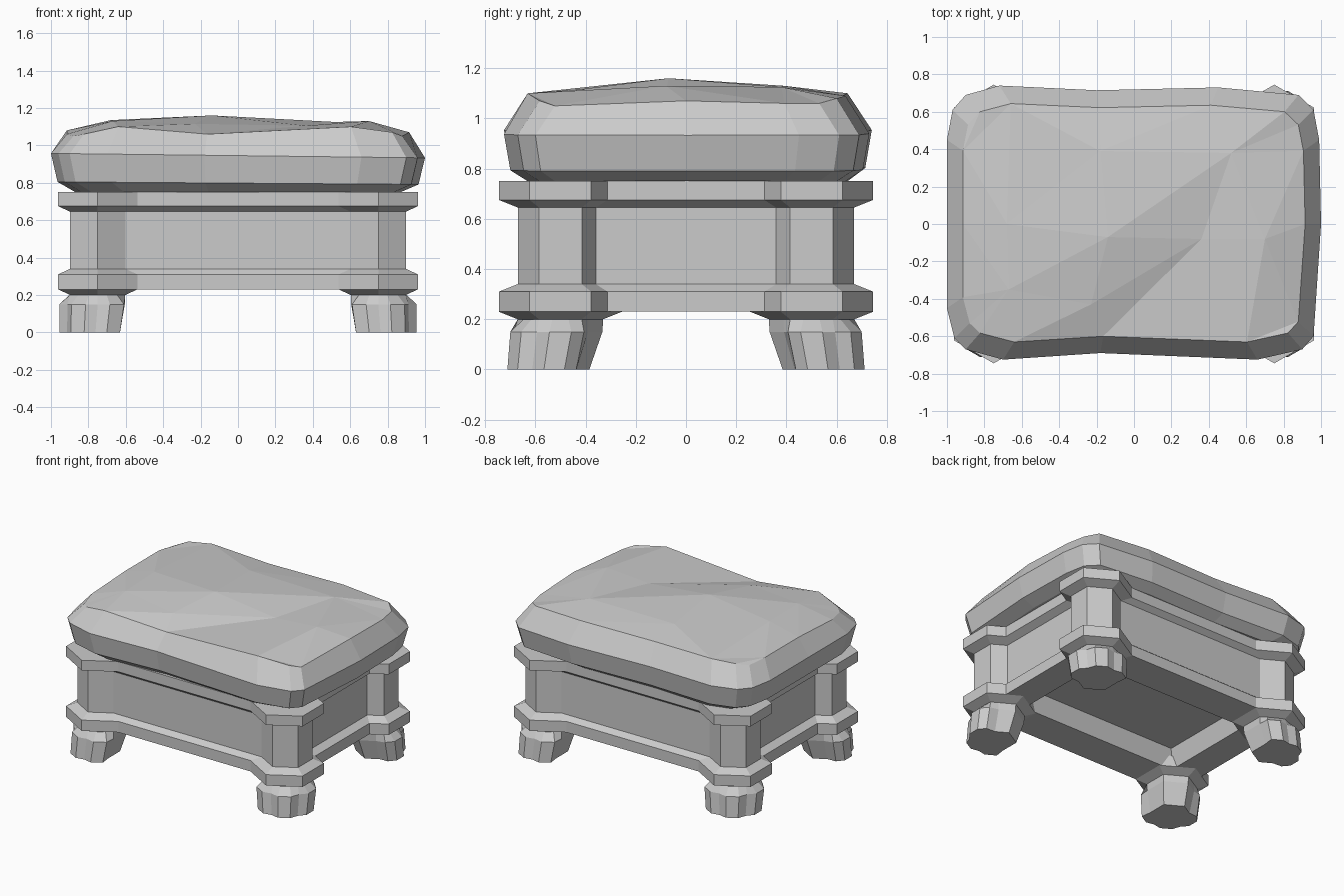
import bpy
import bmesh
from math import cos, sin, radians
from mathutils import Vector
from mathutils.geometry import delaunay_2d_cdt

cube = bpy.data.objects.get("Cube")
if cube:
    bpy.data.objects.remove(cube, do_unlink=True)

GREY = (0.6, 0.6, 0.6, 1)
grey = bpy.data.materials.new("plain grey")
grey.use_nodes = True
grey.diffuse_color = GREY
shader = next(n for n in grey.node_tree.nodes if n.type == 'BSDF_PRINCIPLED')
shader.inputs["Base Color"].default_value = GREY


def finish(name, bm):
    bmesh.ops.recalc_face_normals(bm, faces=bm.faces)
    mesh = bpy.data.meshes.new(name)
    bm.to_mesh(mesh)
    bm.free()
    mesh.materials.append(grey)
    obj = bpy.data.objects.new(name, mesh)
    bpy.context.collection.objects.link(obj)
    return obj


def loft(rings, cap_end=True):
    """Skin a stack of equal-sized rings, capping the ends."""
    bm = bmesh.new()
    loops = [[bm.verts.new(p) for p in ring] for ring in rings]
    count = len(loops[0])
    for low, high in zip(loops, loops[1:]):
        for i in range(count):
            j = (i + 1) % count
            bm.faces.new((low[i], low[j], high[j], high[i]))
    bm.faces.new(loops[0])
    if cap_end:
        bm.faces.new(loops[-1])
    return bm, loops


def rectangle(hx, hy, z):
    return [(-hx, -hy, z), (hx, -hy, z), (hx, hy, z), (-hx, hy, z)]


def hexagon(cx, cy, r, z):
    return [(cx + r * cos(radians(30 + 60 * k)),
             cy + r * sin(radians(30 + 60 * k)), z) for k in range(6)]


# Six-sided corner posts with matching rims
POST_X, POST_Y = 0.75, 0.5
SLIM, WIDE = 0.17, 0.245
post_profile = [(SLIM, .2), (WIDE, .23), (WIDE, .31), (SLIM, .34),
                (SLIM, .645), (WIDE, .675), (WIDE, .75)]

# Box body: recessed underside, lower rim, panels, upper rim;
# the long panels meet the posts at their corners
PANEL_Y, RIM_Y = POST_Y + SLIM / 2, POST_Y + WIDE / 2
body_profile = [(.60, .33, .36), (.64, .37, .23), (.85, RIM_Y, .23), (.85, RIM_Y, .31),
                (.80, PANEL_Y, .34), (.80, PANEL_Y, .645),
                (.85, RIM_Y, .675), (.85, RIM_Y, .75)]
finish("box_body", loft([rectangle(*p) for p in body_profile])[0])


def foot_ring(cx, cy, sx, sy, z, toe, groove, heel):
    """Hexagon with a bulging toe on each outward side, grooves at its corners."""
    ring = []
    for k in range(6):
        corner = 30 + 60 * k
        for turn in (0, 18, 42):
            a = radians(corner + turn)
            aim = radians(corner + (30 if turn else 0))
            outward = cos(aim) * sx + sin(aim) * sy > 0
            if outward:
                r = toe if turn else groove
            else:
                r = heel * cos(radians(30)) / cos(radians(turn - 30))
            ring.append((cx + r * cos(a), cy + r * sin(a), z))
    return ring


for side, sx in (("right", -1), ("left", 1)):
    for end, sy in (("front", -1), ("back", 1)):
        cx, cy = sx * POST_X, sy * POST_Y
        finish(f"{end}_{side}_post",
               loft([hexagon(cx, cy, r, z) for r, z in post_profile])[0])
        # Clawed foot leaning outward
        bx, by = cx + sx * 0.012, cy + sy * 0.025
        finish(f"{end}_{side}_foot", loft([
            foot_ring(bx, by, sx, sy, 0, .196, .175, .14),
            foot_ring(cx, cy, sx, sy, .15, .21, .187, .167),
            foot_ring(cx, cy, sx, sy, .2, .155, SLIM, SLIM)])[0])

# Cushion: widest outline, with the height of the seam above each point
outline = [(-1, -.45, 1.06), (-.96, -.61, 1.05), (-.9, -.67, 1.06), (-.7, -.725, 1.1),
           (-.18, -.69, 1.06), (.66, -.725, 1.1), (.9, -.67, 1.07), (.96, -.6, 1.05),
           (1, 0, 1.07), (.99, .45, 1.06), (.96, .61, 1.06), (.88, .69, 1.08),
           (.45, .73, 1.09), (-.2, .715, 1.09), (-.72, .74, 1.1), (-.9, .69, 1.09),
           (-.97, .61, 1.07), (-1, .45, 1.08), (-1, 0, 1.08)]


def scaled(f, z, tilt):
    return [(x * f, y * f, z - tilt * x) for x, y, _ in outline]


seam = [(x * .915, y * .87, z) for x, y, z in outline]
bm, loops = loft([scaled(.87, .75, 0), scaled(.965, .798, .007),
                  scaled(1, .945, .012), seam], cap_end=False)

# Rumpled cushion top, with creases between chosen points
rumples = [(-.14, -.07, 1.16), (-.23, -.43, 1.115), (.36, -.08, 1.105), (.7, -.08, 1.13),
           (.52, .38, 1.125), (-.18, .39, 1.13), (-.68, 0, 1.135), (-.67, -.35, 1.13)]
n = len(seam)
peak, fold, dip, east, north_east, north, west, south_west = range(n, n + len(rumples))
front_mid = 4
creases = [(fold, dip), (front_mid, dip), (front_mid, fold), (peak, dip), (dip, east),
           (dip, north_east), (north, north_east), (peak, west), (fold, south_west),
           (peak, north_east), (peak, fold)]
points = seam + rumples
border = [(i, (i + 1) % n) for i in range(n)]
flat, _, tris, origin, _, _ = delaunay_2d_cdt(
    [Vector(p[:2]) for p in points], border + creases, [], 1, 1e-5)
top = loops[-1] + [bm.verts.new(p) for p in rumples]
for tri in tris:
    bm.faces.new([top[origin[i][0]] for i in tri])
finish("cushion", bm)
